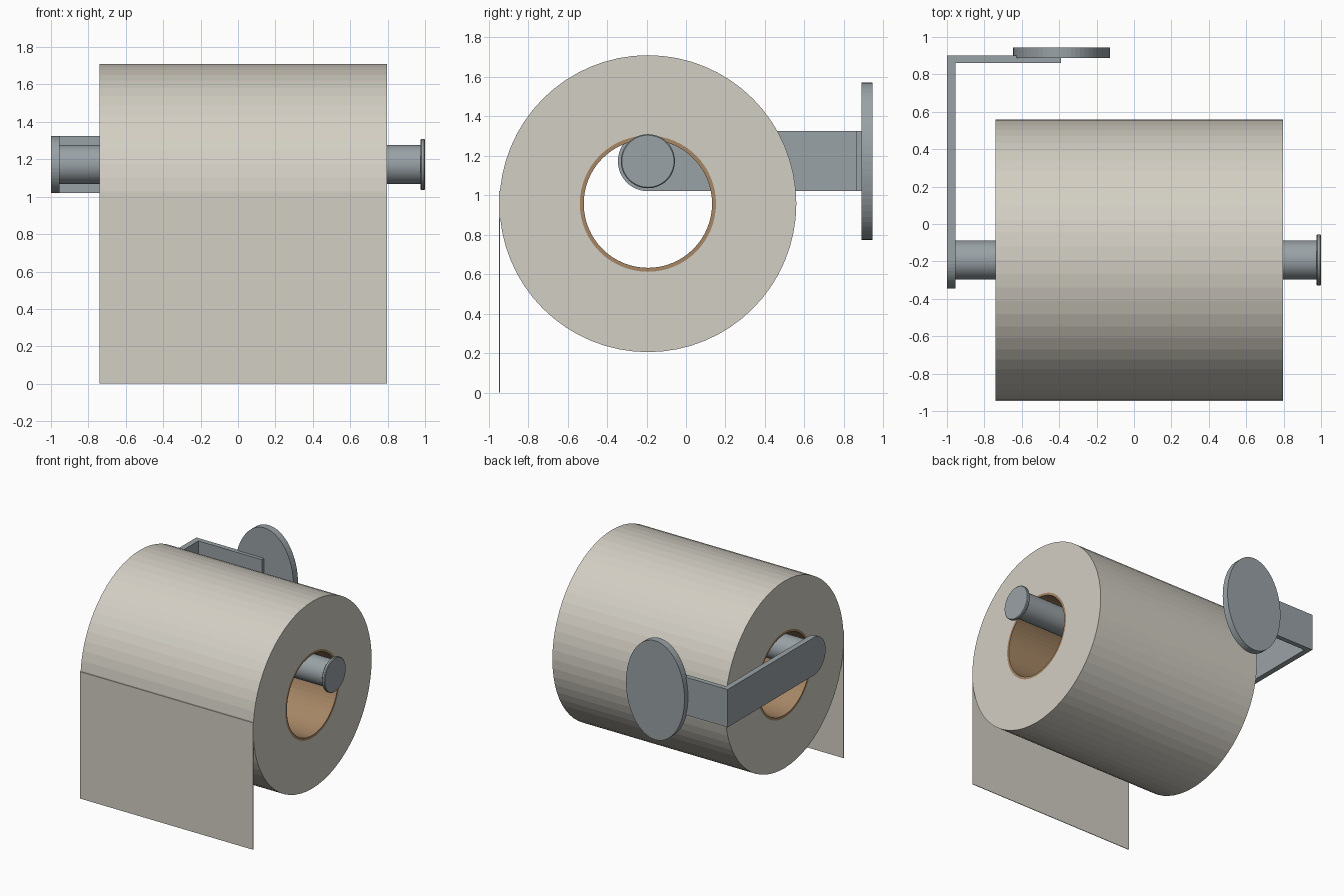
import bpy, bmesh, math

if "Cube" in bpy.data.objects:
    bpy.data.objects.remove(bpy.data.objects["Cube"])

CY = -0.193          # shared y of roll, rod and arm end
ROLL_Z, ROD_Z = 0.957, 1.172


def material(name, rgb):
    m = bpy.data.materials.new(name)
    m.diffuse_color = (*rgb, 1)
    m.use_nodes = True
    m.node_tree.nodes["Principled BSDF"].inputs["Base Color"].default_value = m.diffuse_color
    return m


PAPER = material("paper", (0.65, 0.62, 0.55))
CARD = material("cardboard", (0.38, 0.24, 0.13))
METAL = material("brushed_metal", (0.32, 0.36, 0.38))


def finish(name, bm, mat, smooth=False):
    bmesh.ops.recalc_face_normals(bm, faces=bm.faces)
    me = bpy.data.meshes.new(name)
    bm.to_mesh(me)
    bm.free()
    me.materials.append(mat)
    ob = bpy.data.objects.new(name, me)
    bpy.context.collection.objects.link(ob)
    if smooth:
        bpy.ops.object.select_all(action='DESELECT')
        ob.select_set(True)
        bpy.context.view_layer.objects.active = ob
        bpy.ops.object.shade_smooth_by_angle(angle=math.radians(30))
    return ob


def lathe_x(name, profile, z, mat, n, closed=False, smooth=False):
    """Turn (x, radius) points around an x axis; closed makes a tube."""
    bm = bmesh.new()
    rings = [[bm.verts.new((x, CY + r * math.cos(2 * math.pi * i / n),
                            z + r * math.sin(2 * math.pi * i / n)))
              for i in range(n)] for x, r in profile]
    pairs = list(zip(rings, rings[1:]))
    if closed:
        pairs.append((rings[-1], rings[0]))
    else:
        bm.faces.new(rings[0])
        bm.faces.new(rings[-1])
    for a, b in pairs:
        for i in range(n):
            j = (i + 1) % n
            bm.faces.new((a[i], a[j], b[j], b[i]))
    return finish(name, bm, mat, smooth)


def box(name, lo, hi, mat):
    bm = bmesh.new()
    bmesh.ops.create_cube(bm, size=1)
    for v in bm.verts:
        v.co = [(a + b) / 2 + c * (b - a) for a, b, c in zip(lo, hi, v.co)]
    return finish(name, bm, mat)


# Paper roll with cardboard core
X0, X1 = -0.74, 0.797
lathe_x("paper_roll", [(X0, 0.345), (X0, 0.752), (X1, 0.752), (X1, 0.345)],
        ROLL_Z, PAPER, 64, closed=True)
lathe_x("cardboard_core", [(X0, 0.325), (X0, 0.345), (X1, 0.345), (X1, 0.325)],
        ROLL_Z, CARD, 64, closed=True)

# Hanging sheet
box("hanging_sheet", (X0, -0.947, 0), (X1, -0.942, 1.02), PAPER)

# Rod and end cap
lathe_x("rod", [(-0.96, 0.105), (0.98, 0.105)], ROD_Z, METAL, 48, smooth=True)
lathe_x("rod_cap", [(0.975, 0.132), (0.98, 0.137), (0.995, 0.137), (1.0, 0.132)],
        ROD_Z, METAL, 48)

# Side arm with a rounded front end
R = 0.152
bm = bmesh.new()
outline = [(0.90, ROD_Z - R), (0.90, ROD_Z + R)]
for i in range(25):
    a = math.pi / 2 + math.pi * i / 24
    outline.append((CY + R * math.cos(a), ROD_Z + R * math.sin(a)))
face = bm.faces.new([bm.verts.new((-1.0, y, z)) for y, z in outline])
ext = bmesh.ops.extrude_face_region(bm, geom=[face])
for v in ext["geom"]:
    if isinstance(v, bmesh.types.BMVert):
        v.co.x = -0.955
finish("side_arm", bm, METAL)

# Back bracket
box("back_bracket", (-0.956, 0.86, ROD_Z - R), (-0.39, 0.90, ROD_Z + R), METAL)

# Oval wall plate
bm = bmesh.new()
n = 64
rings = [[bm.verts.new((-0.388 + 0.26 * s * math.cos(2 * math.pi * i / n), y,
                        ROD_Z + 0.398 * s * math.sin(2 * math.pi * i / n)))
          for i in range(n)] for y, s in ((0.888, 1.0), (0.945, 1.0))]
for ring in rings:
    bm.faces.new(ring)
for i in range(n):
    j = (i + 1) % n
    bm.faces.new((rings[0][i], rings[0][j], rings[1][j], rings[1][i]))
finish("wall_plate", bm, METAL)
